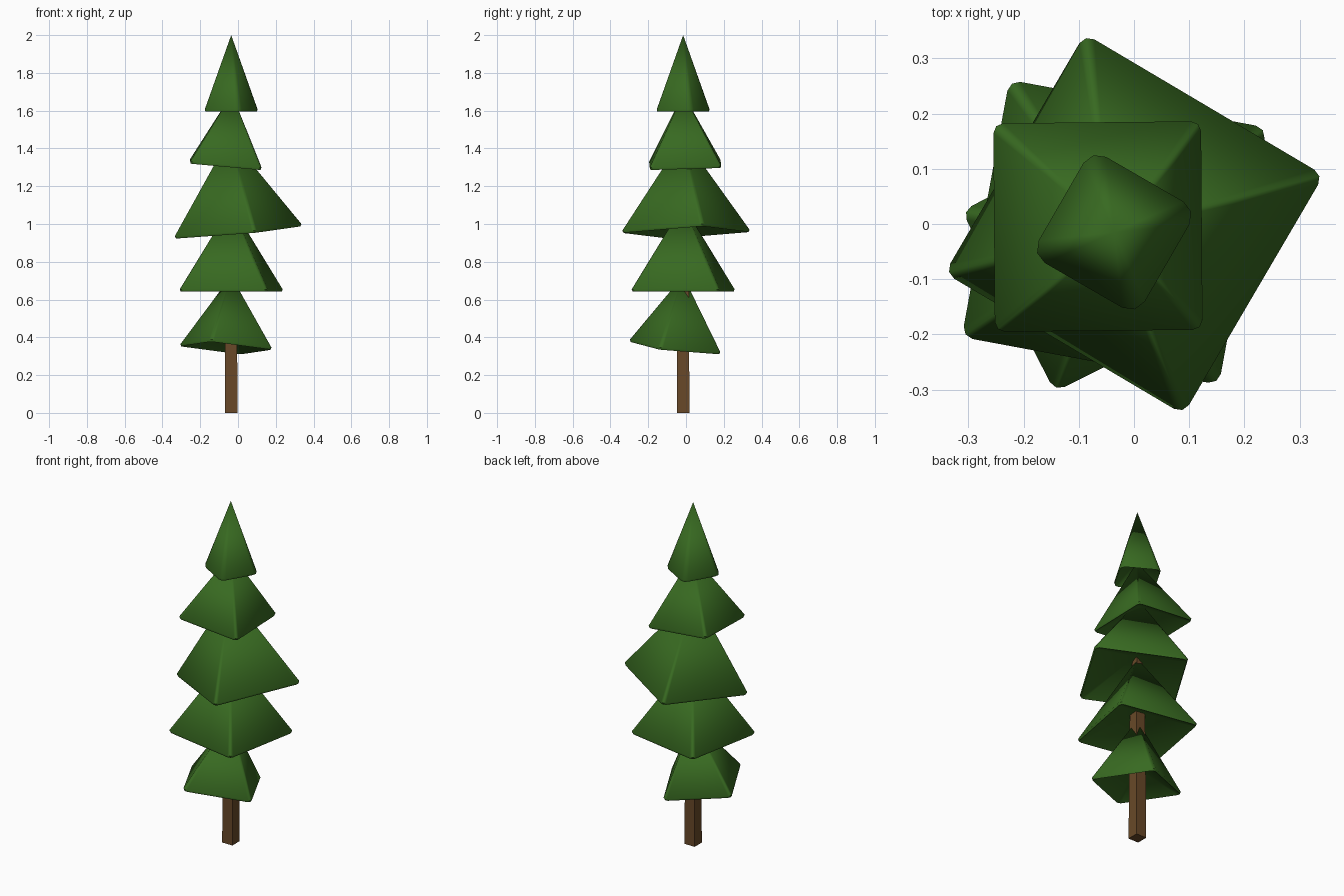
import bpy, bmesh, math
from mathutils import Vector, Matrix

if "Cube" in bpy.data.objects:
    bpy.data.objects.remove(bpy.data.objects["Cube"])


def material(name, rgb):
    m = bpy.data.materials.new(name)
    m.diffuse_color = (*rgb, 1)
    m.use_nodes = True
    m.node_tree.nodes["Principled BSDF"].inputs["Base Color"].default_value = m.diffuse_color
    return m


GREEN = material("needle green", (0.039, 0.143, 0.015))
BROWN = material("bark brown", (0.138, 0.066, 0.021))
AXIS = (-0.036, -0.015)


def add_object(name, bm, mat, smooth):
    bmesh.ops.recalc_face_normals(bm, faces=bm.faces)
    me = bpy.data.meshes.new(name)
    bm.to_mesh(me)
    bm.free()
    me.materials.append(mat)
    ob = bpy.data.objects.new(name, me)
    bpy.context.collection.objects.link(ob)
    if smooth:
        bpy.ops.object.select_all(action='DESELECT')
        ob.select_set(True)
        bpy.context.view_layer.objects.active = ob
        bpy.ops.object.shade_smooth_by_angle(angle=math.radians(50))
    return ob


def rounded_square(half, r, steps=2):
    pts = []
    for k in range(4):
        mid = math.radians(45 + 90 * k)
        cx = math.copysign(half - r, math.cos(mid))
        cy = math.copysign(half - r, math.sin(mid))
        for i in range(steps + 1):
            a = mid + math.radians(-45 + 90 * i / steps)
            pts.append((cx + r * math.cos(a), cy + r * math.sin(a)))
    return pts


def tier(name, apex_z, height, half, radius, spin, slope, shift=0.0):
    """Rounded pyramid with a hollowed underside, hung from its tip, spun and tilted."""
    bm = bmesh.new()
    outline = rounded_square(half, radius)

    def ring(scale, z):
        return [bm.verts.new((x * scale, y * scale, z)) for x, y in outline]

    # outer rim and slightly inset bottom edge
    rings = [ring(1.0, -height + 0.012), ring(0.98, -height)]
    n = len(outline)
    for a, b in zip(rings, rings[1:]):
        for i in range(n):
            j = (i + 1) % n
            bm.faces.new((a[i], a[j], b[j], b[i]))
    # sharp tip above, shallow hollow below
    for r, z in ((rings[0], 0.0), (rings[-1], -0.71 * height)):
        tip = bm.verts.new((0, 0, z))
        for i in range(n):
            bm.faces.new((tip, r[i], r[(i + 1) % n]))
    normal = Vector((-slope[0], -slope[1], 1)).normalized()
    tilt = Vector((0, 0, 1)).rotation_difference(normal).to_matrix().to_4x4()
    bm.transform(Matrix.Translation((AXIS[0] + shift, AXIS[1], apex_z)) @ tilt
                 @ Matrix.Rotation(math.radians(spin), 4, 'Z'))
    add_object(name, bm, GREEN, True)


# branch tiers from bottom to top
tier("branch_tier_1", 0.725, 0.385, 0.185, 0.020, 27, (-0.075, -0.115))
tier("branch_tier_2", 1.10, 0.458, 0.237, 0.020, -10.5, (0, 0))
tier("branch_tier_3", 1.46, 0.507, 0.252, 0.020, -30.5, (0.090, 0.030), -0.008)
tier("branch_tier_4", 1.69, 0.384, 0.189, 0.018, 0.5, (-0.090, 0.028), 0.004)
tier("branch_tier_5", 2.00, 0.405, 0.111, 0.030, -30, (0, 0))

# square trunk, narrowing where it is hidden inside the branches
bm = bmesh.new()
levels = []
for z, h in ((0, 0.033), (0.55, 0.031), (0.78, 0.028), (1.12, 0.018)):
    levels.append([bm.verts.new((AXIS[0] + sx * h, AXIS[1] + sy * h, z))
                   for sx, sy in ((-1, -1), (1, -1), (1, 1), (-1, 1))])
for a, b in zip(levels, levels[1:]):
    for i in range(4):
        j = (i + 1) % 4
        bm.faces.new((a[i], a[j], b[j], b[i]))
bm.faces.new(levels[0])
bm.faces.new(levels[-1])
add_object("trunk", bm, BROWN, False)
